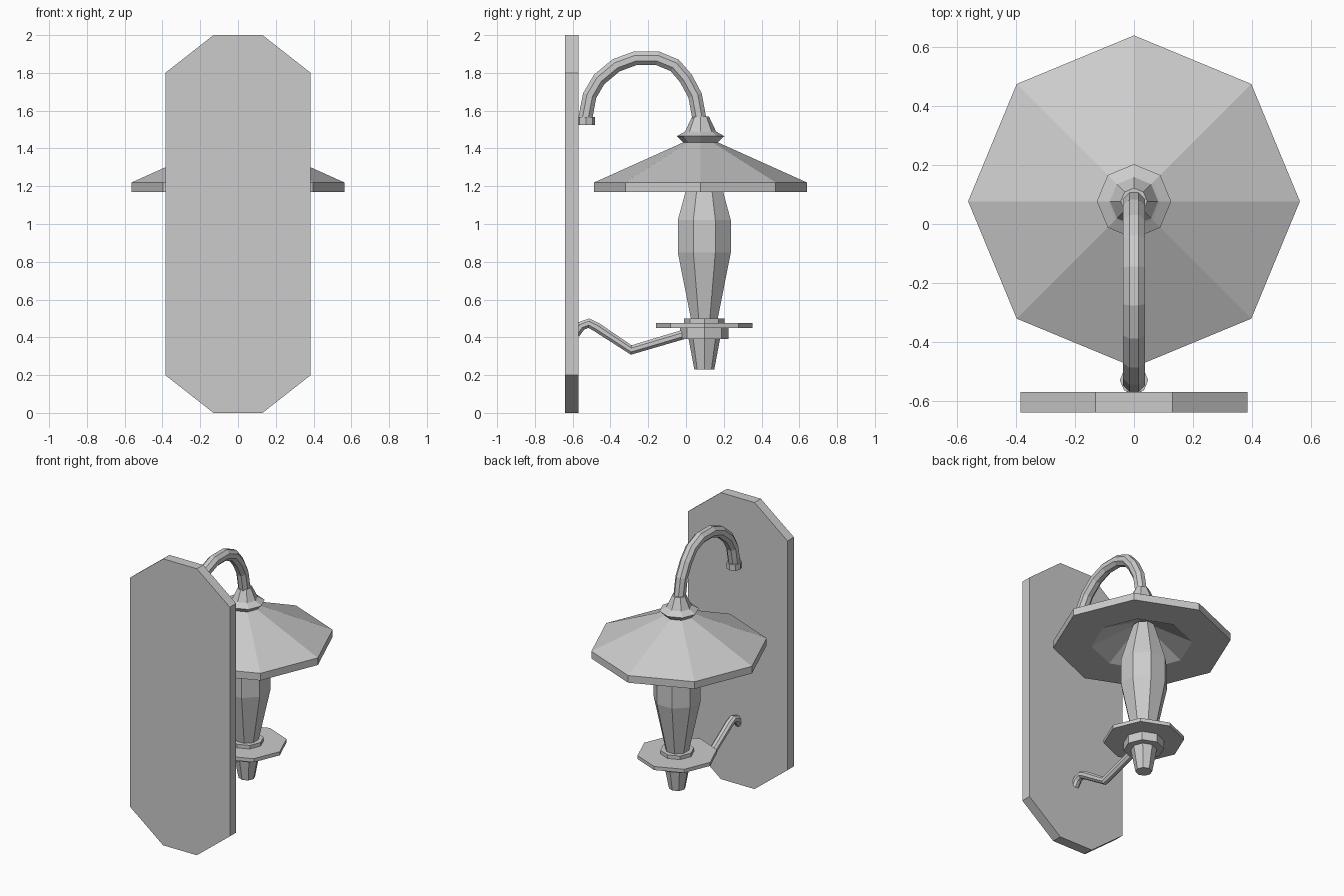
import bpy, bmesh
from math import cos, sin, pi
from mathutils import Vector

if "Cube" in bpy.data.objects:
    bpy.data.objects.remove(bpy.data.objects["Cube"])


def finish(name, bm):
    bmesh.ops.recalc_face_normals(bm, faces=bm.faces)
    me = bpy.data.meshes.new(name)
    bm.to_mesh(me)
    bm.free()
    ob = bpy.data.objects.new(name, me)
    bpy.context.collection.objects.link(ob)
    return ob


def skin(bm, rings, cap=True):
    n = len(rings[0])
    for a, b in zip(rings, rings[1:]):
        for i in range(n):
            j = (i + 1) % n
            bm.faces.new((a[i], a[j], b[j], b[i]))
    if cap:
        bm.faces.new(rings[0])
        bm.faces.new(rings[-1])


def lathe(name, y, profile, turn=0.0, n=8):
    """Eight-sided turned part from (radius, z) pairs."""
    bm = bmesh.new()
    rings = [[bm.verts.new((r * cos(turn + 2 * pi * i / n), y + r * sin(turn + 2 * pi * i / n), z))
              for i in range(n)] for r, z in profile]
    skin(bm, rings)
    return finish(name, bm)


def tube(name, path, r, n=8):
    """Faceted tube along a (y, z) path in the x = 0 plane."""
    bm = bmesh.new()
    pts = [Vector((0, y, z)) for y, z in path]
    side = Vector((1, 0, 0))
    rings = []
    for k, p in enumerate(pts):
        t = (pts[min(k + 1, len(pts) - 1)] - pts[max(k - 1, 0)]).normalized()
        up = side.cross(t)
        rings.append([bm.verts.new(p + r * (side * cos(2 * pi * (i + .5) / n) + up * sin(2 * pi * (i + .5) / n)))
                      for i in range(n)])
    skin(bm, rings)
    return finish(name, bm)


# wall plate with clipped corners
bm = bmesh.new()
outline = [(-.13, 0), (.13, 0), (.385, .2), (.385, 1.8), (.13, 2), (-.13, 2), (-.385, 1.8), (-.385, .2)]
skin(bm, [[bm.verts.new((x, y, z)) for x, z in outline] for y in (-.64, -.57)])
finish("wall_plate", bm)

SHADE_Y, BODY_Y = .077, .097
# shade with flat underside rim and hollow cone
lathe("shade", SHADE_Y, [(.085, 1.435), (.563, 1.22), (.563, 1.17), (.32, 1.17), (.07, 1.30)])
# cap joining arm and shade
lathe("shade_cap", SHADE_Y, [(.045, 1.568), (.082, 1.49), (.09, 1.485), (.126, 1.465), (.09, 1.43)])
# glass and its holder
lathe("glass", BODY_Y, [(.075, .49), (.152, .85), (.152, 1.02), (.108, 1.17), (.07, 1.29)], pi / 8)
lathe("holder_ring", BODY_Y, [(.108, .47), (.108, .50)])
lathe("holder_dish", BODY_Y, [(.255, .45), (.255, .475)])
lathe("holder_collar", BODY_Y, [(.128, .39), (.128, .455)])
lathe("finial", BODY_Y, [(.053, .23), (.083, .39)])

# arms
tube("upper_arm", [(-.535, 1.55), (-.51, 1.68), (-.46, 1.765), (-.37, 1.84), (-.27, 1.877), (-.15, 1.877),
                   (-.06, 1.84), (.0, 1.77), (.048, 1.68), (.072, 1.55)], .04)
lathe("upper_arm_foot", -.53, [(.048, 1.525), (.048, 1.567)])
tube("lower_arm", [(-.585, .42), (-.555, .46), (-.515, .475), (-.475, .455), (-.29, .333), (.02, .425)], .027)
